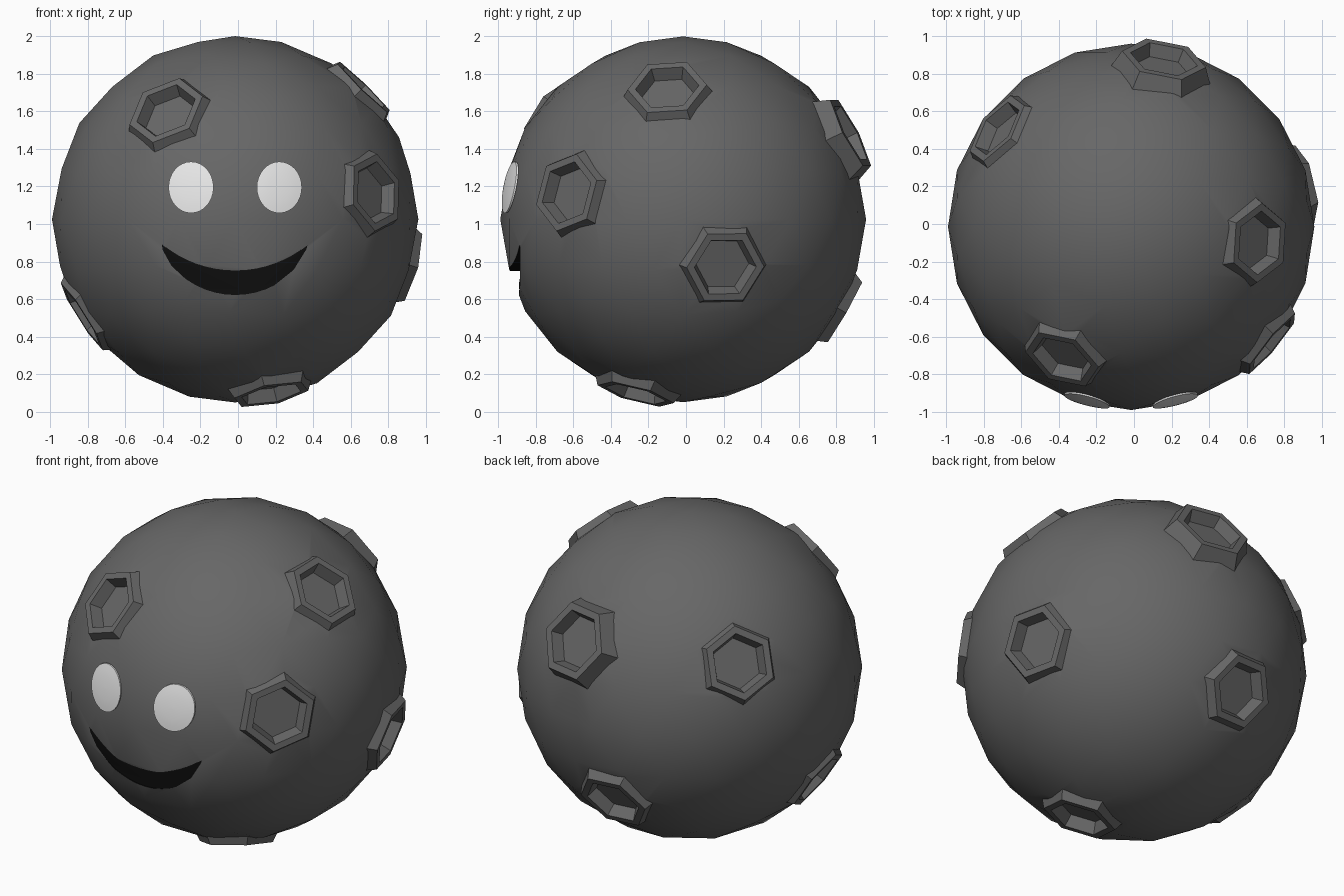
import bpy, bmesh, math
from mathutils import Vector

if "Cube" in bpy.data.objects:
    bpy.data.objects.remove(bpy.data.objects["Cube"])

C = Vector((-0.015, -0.015, 1.025))   # ball centre
R = 0.975                             # ball radius


def material(name, v):
    m = bpy.data.materials.new(name)
    m.diffuse_color = (v, v, v, 1)
    m.use_nodes = True
    m.node_tree.nodes["Principled BSDF"].inputs["Base Color"].default_value = m.diffuse_color
    return m


GREY = material("rock grey", 0.135)
BLACK = material("mouth black", 0.004)
WHITE = material("eye white", 0.8)


def make(name, bm, mats, index=0):
    bmesh.ops.recalc_face_normals(bm, faces=bm.faces)
    for f in bm.faces:
        f.material_index = index
    me = bpy.data.meshes.new(name)
    bm.to_mesh(me)
    bm.free()
    for m in mats:
        me.materials.append(m)
    ob = bpy.data.objects.new(name, me)
    bpy.context.collection.objects.link(ob)
    return ob


def loft(bm, rings):
    """Closed solid through equally sized rings of points."""
    rs = [[bm.verts.new(p) for p in ring] for ring in rings]
    n = len(rs[0])
    for a, b in zip(rs, rs[1:]):
        for i in range(n):
            j = (i + 1) % n
            bm.faces.new((a[i], a[j], b[j], b[i]))
    bm.faces.new(rs[0][::-1])
    bm.faces.new(rs[-1])


def hexagon(axis, u, h, r):
    v = axis.cross(u)
    return [C + axis * h + (u * math.cos(a) + v * math.sin(a)) * r
            for a in (k * math.pi / 3 for k in range(6))]


# Craters: direction, direction of one corner, rim height, size
craters = [
    ((-.365, -.70, .575), (.07, .103, .17), .985, 1),
    ((.735, -.61, .14), (-.03, .10, .26), .985, 1),
    ((.925, .225, -.255), (0, -1, .05), .985, 1),
    ((.68, -.085, .70), (0, 1, 0), .985, 1),
    ((.17, .87, .45), (1, -.2, 0), 1.02, 1.07),
    ((-.715, .525, .42), (0, 0, 1), .98, 1),
    ((-.07, .844, -.485), (-1, 0, 0), .99, 1),
    ((-.82, -.10, -.52), (0, 0, 1), .972, 1),
    ((.19, -.25, -.92), (-.77, .64, 0), .985, 1),
]
rims, pits = bmesh.new(), bmesh.new()
for d, t, h, s in craters:
    d = Vector(d).normalized()
    t = Vector(t)
    u = (t - d * t.dot(d)).normalized()
    loft(rims, [hexagon(d, u, .85, .28 * s), hexagon(d, u, h, .212 * s)])
    loft(pits, [hexagon(d, u, h - .07, .145 * s), hexagon(d, u, h + .02, .177 * s)])

# Mouth cutter: crescent prism
N = 24
half = .422


def arc(sag, x):
    r = (half ** 2 + sag ** 2) / (2 * sag)
    return .92 - sag + r - math.sqrt(r * r - x * x)


xs = [-half * math.cos(math.pi * i / N) for i in range(N + 1)]
outline = [(x, arc(.298, x)) for x in xs] + [(x, arc(.17, x)) for x in xs[-2:0:-1]]
mouth = bmesh.new()
loft(mouth, [[Vector((C.x + x, y, z)) for x, z in outline] for y in (-.885, -1.2)])

# Ball
bm = bmesh.new()
bmesh.ops.create_icosphere(bm, subdivisions=3, radius=R)
bmesh.ops.translate(bm, verts=bm.verts, vec=C)
slots = [GREY, BLACK]
ball = make("ball", bm, slots)
bpy.context.view_layer.objects.active = ball
ball.select_set(True)

for name, part, op, idx in (("crater_rims", rims, 'UNION', 0),
                            ("crater_pits", pits, 'DIFFERENCE', 0),
                            ("mouth_cutter", mouth, 'DIFFERENCE', 1)):
    cutter = make(name, part, slots, idx)
    mod = ball.modifiers.new(name, 'BOOLEAN')
    mod.object = cutter
    mod.operation = op
    mod.solver = 'EXACT'
    bpy.ops.object.modifier_apply(modifier=mod.name)
    bpy.data.objects.remove(cutter)
bpy.ops.object.shade_smooth_by_angle(angle=math.radians(25))


# Eyes: thin oval plates following the ball
def on_ball(x, z, r):
    return C + Vector((x, -math.sqrt(r * r - x * x - z * z), z))


for side, name in ((-1, "left_eye"), (1, "right_eye")):
    bm = bmesh.new()
    rings = []
    for k, r in ((1, .972), (1, .981), (.75, .982), (.5, .982), (.25, .982), (.02, .982)):
        rings.append([on_ball(side * .235 + .12 * k * math.cos(a), .17 + .137 * k * math.sin(a), r)
                      for a in (i * math.tau / 32 for i in range(32))])
    loft(bm, rings)
    eye = make(name, bm, [WHITE])
    bpy.ops.object.select_all(action='DESELECT')
    eye.select_set(True)
    bpy.context.view_layer.objects.active = eye
    bpy.ops.object.shade_smooth_by_angle(angle=math.radians(30))
